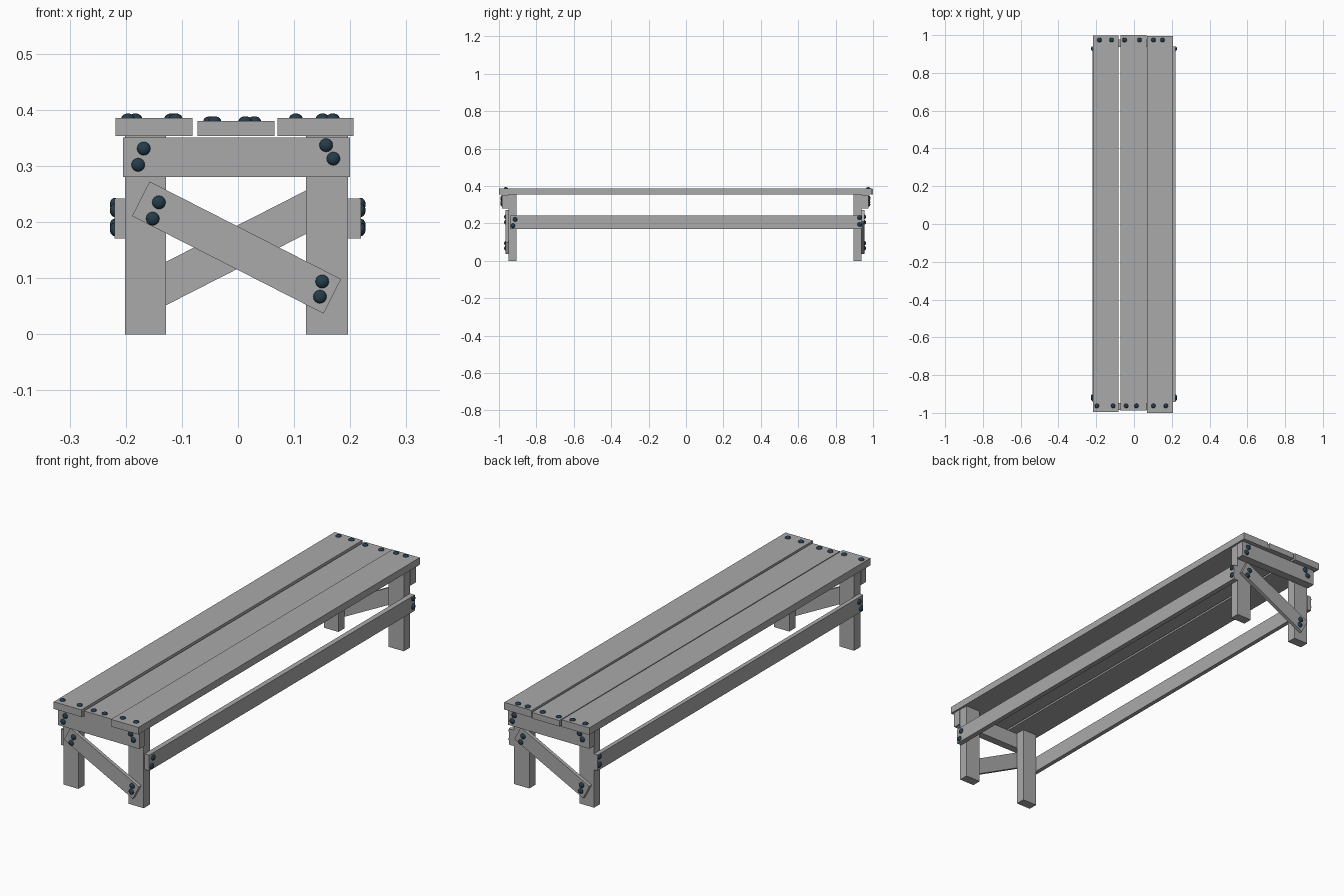
import bpy, math
from mathutils import Vector

if "Cube" in bpy.data.objects:
    bpy.data.objects.remove(bpy.data.objects["Cube"])


def material(name, rgb):
    m = bpy.data.materials.new(name)
    m.diffuse_color = (*rgb, 1)
    m.use_nodes = True
    m.node_tree.nodes["Principled BSDF"].inputs["Base Color"].default_value = m.diffuse_color
    return m


WOOD = material("grey_wood", (0.40, 0.40, 0.40))
METAL = material("dark_blue_metal", (0.018, 0.045, 0.07))


def board(name, x, y, z, tilt=0):
    """Box from (min, max) ranges, optionally tilted about its centre's y axis."""
    lo, hi = zip(x, y, z)
    centre = [(a + b) / 2 for a, b in zip(lo, hi)]
    bpy.ops.mesh.primitive_cube_add(size=1, location=centre)
    ob = bpy.context.object
    ob.name = name
    ob.scale = [b - a for a, b in zip(lo, hi)]
    ob.rotation_euler.y = tilt
    ob.data.materials.append(WOOD)
    return ob


def bolt(name, pos, normal):
    """Flattened round bolt head sitting on a surface."""
    bpy.ops.mesh.primitive_uv_sphere_add(segments=16, ring_count=10, radius=0.012, location=pos)
    ob = bpy.context.object
    ob.name = name
    ob.scale.z = 0.7
    ob.rotation_euler = Vector(normal).to_track_quat('Z', 'Y').to_euler()
    ob.data.materials.append(METAL)
    bpy.ops.object.shade_smooth()


# Seat planks
board("seat_plank_left", (-0.218, -0.081), (-0.995, 0.997), (0.353, 0.385))
board("seat_plank_middle", (-0.072, 0.065), (-0.988, 1.0), (0.353, 0.380))
board("seat_plank_right", (0.070, 0.206), (-1.0, 0.994), (0.353, 0.385))

# Seat bolts
for y, xs in ((-0.963, (-0.196, -0.111, -0.042, 0.013, 0.103, 0.169)),
              (0.974, (-0.183, -0.119, -0.050, 0.029, 0.103, 0.151))):
    for x in xs:
        bolt("seat_bolt", (x, y, 0.380 if abs(x) < 0.06 else 0.385), (0, 0, 1))

# Both ends: legs, apron, diagonal brace and their bolts
APRON_BOLTS = ((-0.168, 0.331), (-0.178, 0.302), (0.157, 0.337), (0.170, 0.313))
BRACE_BOLTS = ((-0.141, 0.235), (-0.152, 0.206), (0.150, 0.094), (0.146, 0.067))
for end, s, inner, outer, apron in (("front", -1, 0.905, 0.948, 0.984),
                                    ("back", 1, 0.895, 0.938, 0.977)):
    def span(a, b):
        return sorted((s * a, s * b))
    board(end + "_left_leg", (-0.201, -0.128), span(inner, outer), (0, 0.353))
    board(end + "_right_leg", (0.121, 0.196), span(inner, outer), (0, 0.353))
    board(end + "_apron", (-0.205, 0.200), span(outer, apron), (0.280, 0.351))
    # The back brace leans the other way
    board(end + "_brace", (-0.194, 0.189), span(outer, outer + 0.016),
          (0.120, 0.189), -s * math.radians(27))
    for x, z in APRON_BOLTS:
        bolt(end + "_apron_bolt", (-s * x, s * apron, z), (0, s, 0))
    for x, z in BRACE_BOLTS:
        bolt(end + "_brace_bolt", (-s * x, s * (outer + 0.016), z), (0, s, 0))

# Long side rails and their bolts
for side, s, inner, outer in (("left", -1, 0.201, 0.220), ("right", 1, 0.196, 0.219)):
    board(side + "_rail", sorted((s * inner, s * outer)), (-0.942, 0.940), (0.171, 0.242))
    for y, z in ((-0.914, 0.221), (-0.925, 0.187), (0.928, 0.231), (0.928, 0.194)):
        bolt(side + "_rail_bolt", (s * outer, y, z), (s, 0, 0))
